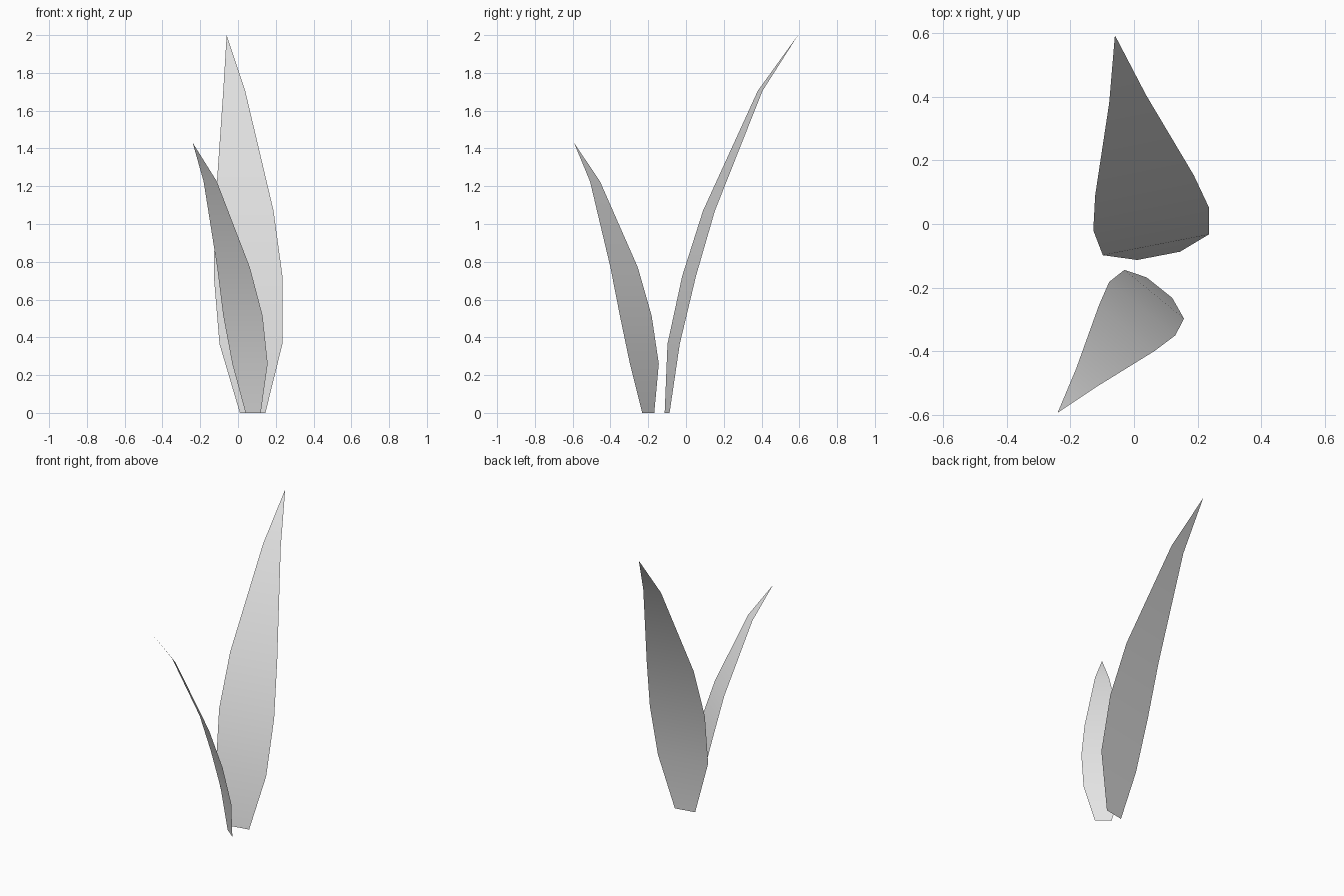
import bpy
import bmesh

# Remove the default object
default_cube = bpy.data.objects.get("Cube")
if default_cube:
    bpy.data.objects.remove(default_cube, do_unlink=True)

# Single plain leaf colour
leaf_colour = (0.8, 0.8, 0.8, 1.0)
leaf_material = bpy.data.materials.new("pale grey")
leaf_material.use_nodes = True
leaf_material.diffuse_color = leaf_colour
shader = next(n for n in leaf_material.node_tree.nodes if n.type == 'BSDF_PRINCIPLED')
shader.inputs["Base Color"].default_value = leaf_colour


def make_leaf(name, sections, tip):
    """Skin a thin blade through its cross-sections and close it at the tip.

    Each section is (height, right edge xy, left edge xy).
    """
    bm = bmesh.new()
    rows = [
        [bm.verts.new((x, y, height)) for x, y in (right_edge, left_edge)]
        for height, right_edge, left_edge in sections
    ]
    for lower, upper in zip(rows, rows[1:]):
        bm.faces.new((lower[0], lower[1], upper[1], upper[0]))
    bm.faces.new((rows[-1][0], rows[-1][1], bm.verts.new(tip)))

    # Smooth shading along the blade
    for face in bm.faces:
        face.smooth = True

    # The inner, upward side of the blade is its front
    if sum(face.normal.z for face in bm.faces) < 0:
        bmesh.ops.reverse_faces(bm, faces=bm.faces[:])
    bm.normal_update()
    if sum(face.normal.z * face.calc_area() for face in bm.faces) < 0:
        bmesh.ops.reverse_faces(bm, faces=bm.faces[:])

    mesh = bpy.data.meshes.new(name)
    bm.to_mesh(mesh)
    bm.free()
    mesh.materials.append(leaf_material)
    leaf = bpy.data.objects.new(name, mesh)
    bpy.context.collection.objects.link(leaf)
    return leaf


# Tall leaf arching backwards
make_leaf("tall_back_leaf", [
    (0, (0.01, -0.113), (0.145, -0.087)),
    (0.365, (-0.098, -0.098), (0.235, -0.033)),
    (0.725, (-0.128, -0.02), (0.235, 0.053)),
    (1.07, (-0.122, 0.09), (0.188, 0.153)),
    (1.705, (-0.078, 0.38), (0.038, 0.405)),
], tip=(-0.06, 0.593, 2))

# Short leaf arching forwards
make_leaf("short_front_leaf", [
    (0, (0.04, -0.168), (0.12, -0.232)),
    (0.26, (-0.03, -0.144), (0.157, -0.297)),
    (0.515, (-0.078, -0.182), (0.13, -0.35)),
    (0.77, (-0.11, -0.255), (0.063, -0.4)),
    (1.225, (-0.182, -0.455), (-0.112, -0.508)),
], tip=(-0.24, -0.593, 1.43))
